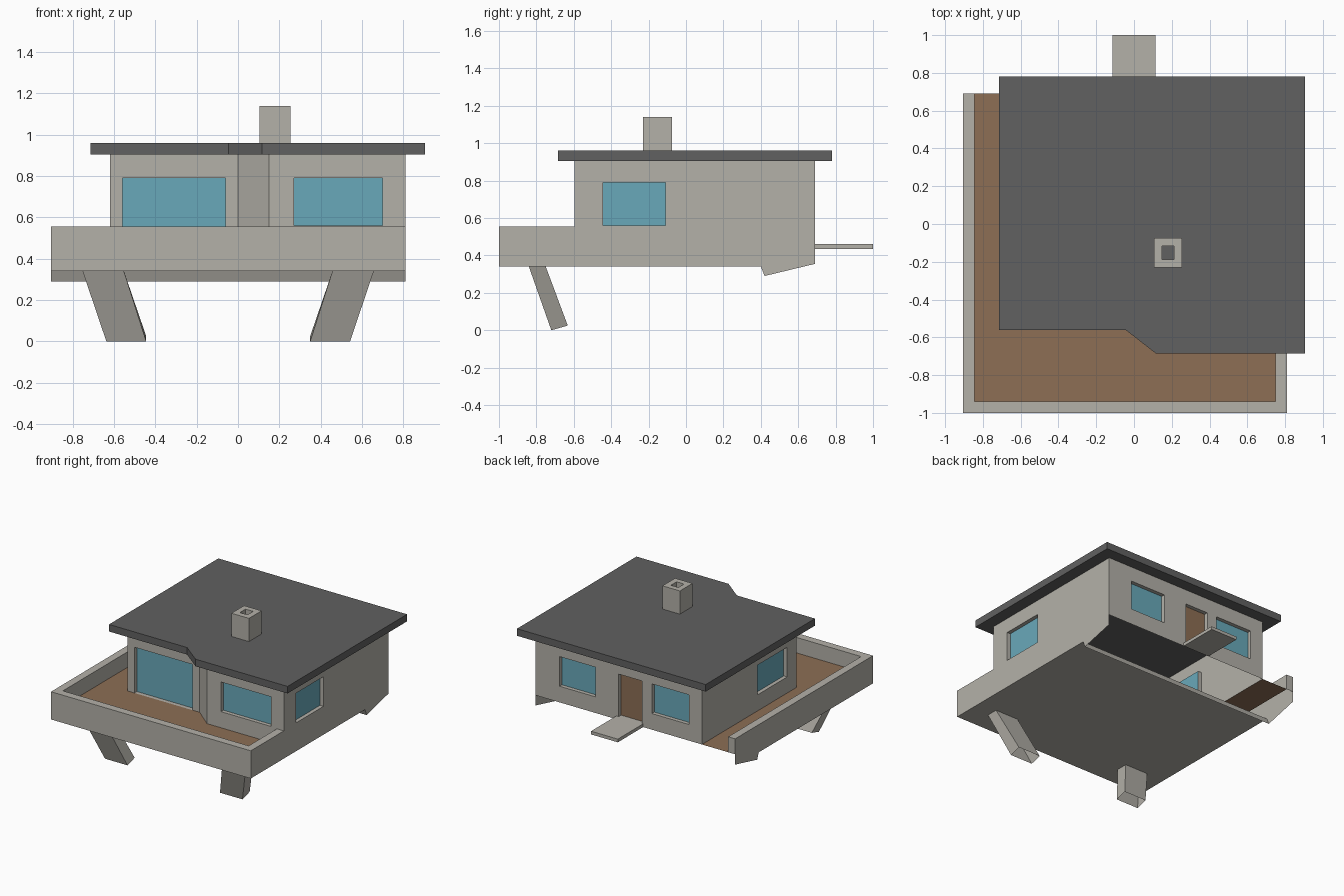
import bpy
from mathutils import Vector

if "Cube" in bpy.data.objects:
    bpy.data.objects.remove(bpy.data.objects["Cube"])


def material(name, rgb):
    m = bpy.data.materials.new(name)
    m.diffuse_color = (*rgb, 1)
    m.use_nodes = True
    m.node_tree.nodes["Principled BSDF"].inputs["Base Color"].default_value = m.diffuse_color
    return m


WALL = material("warm grey plaster", (0.456, 0.440, 0.397))
ROOF = material("dark grey roofing", (0.119, 0.119, 0.119))
WOOD = material("brown wood", (0.266, 0.156, 0.089))
GLASS = material("blue glass", (0.141, 0.397, 0.491))


def make(name, faces, mats):
    """faces: list of (corner points, material index)"""
    verts, polys, index = [], [], {}
    for pts, _ in faces:
        poly = []
        for p in pts:
            key = tuple(round(c, 5) for c in p)
            if key not in index:
                index[key] = len(verts)
                verts.append(key)
            poly.append(index[key])
        polys.append(poly)
    me = bpy.data.meshes.new(name)
    me.from_pydata(verts, [], polys)
    for m in mats:
        me.materials.append(m)
    for poly, (_, mi) in zip(me.polygons, faces):
        poly.material_index = mi
    ob = bpy.data.objects.new(name, me)
    bpy.context.collection.objects.link(ob)
    return ob


def sides(outline, z0, z1):
    loop = zip(outline, outline[1:] + outline[:1])
    return [([(*a, z0), (*b, z0), (*b, z1), (*a, z1)], 0) for a, b in loop]


def cap(outline, z, up=True):
    pts = [(*p, z) for p in outline]
    return [(pts if up else pts[::-1], 0)]


def rect(x0, x1, y0, y1):
    return [(x0, y0), (x1, y0), (x1, y1), (x0, y1)]


def wall(a, b, z0, z1, openings, depth=0.03):
    """Wall sheet from a to b with recessed panes (u0, u1, z0, z1, material)"""
    a, b = Vector(a), Vector(b)
    length = (b - a).length
    d = (b - a) / length
    inward = Vector((-d.y, d.x))

    def P(u, z, k=0.0):
        q = a + d * u + inward * k
        return (q.x, q.y, z)

    us = sorted({0, length, *[u for o in openings for u in o[:2]]})
    zs = sorted({z0, z1, *[z for o in openings for z in o[2:4]]})
    faces = []
    for u, v in zip(us, us[1:]):
        for s, t in zip(zs, zs[1:]):
            mu, mz = (u + v) / 2, (s + t) / 2
            if not any(o[0] < mu < o[1] and o[2] < mz < o[3] for o in openings):
                faces.append(([P(u, s), P(v, s), P(v, t), P(u, t)], 0))
    for u, v, s, t, mi in openings:
        ring = [(u, s), (v, s), (v, t), (u, t)]
        faces.append(([P(*c, depth) for c in ring], mi))
        for c, e in zip(ring, ring[1:] + ring[:1]):
            faces.append(([P(*c), P(*e), P(*e, depth), P(*c, depth)], 0))
    return faces


X0, X1, FLOOR, RAIL, EAVE, TOP = -0.905, 0.81, 0.435, 0.555, 0.905, 0.96
BACK, FRONT, STEP = 0.69, -0.595, -0.47

# hollow base tray, open towards the back
profile = [(-1, FLOOR), (-1, 0.34), (0.40, 0.34), (0.42, 0.29)]
faces = [([(X0, *q), (X1, *q), (X1, *p), (X0, *p)], 0)
         for p, q in zip(profile, profile[1:])]
side = profile + [(BACK, 0.355), (BACK, FLOOR)]
faces.append(([(X1, *p) for p in side], 0))
faces.append(([(X0, *p) for p in side[::-1]], 0))
make("base", faces, [WALL])

# terrace parapet and floor
rail = [(X0, BACK), (X0, -1), (X1, -1), (X1, FRONT),
        (0.75, FRONT), (0.75, -0.94), (-0.845, -0.94), (-0.845, BACK)]
make("terrace_parapet", sides(rail, FLOOR, RAIL) + cap(rail, RAIL), [WALL])
deck = [(-0.845, -0.94), (0.75, -0.94), (0.75, FRONT), (0.15, FRONT),
        (0, STEP), (-0.62, STEP), (-0.62, BACK), (-0.845, BACK)]
make("terrace_floor", cap(deck, FLOOR), [WOOD])

# house walls with recessed windows and doors
plan = [(-0.62, STEP), (0, STEP), (0.15, FRONT), (X1, FRONT), (X1, BACK), (-0.62, BACK)]
lo, hi = 0.56, 0.79
openings = [
    [(0.06, 0.56, FLOOR, hi, 1)],                     # glass terrace door
    [],
    [(0.12, 0.55, lo, hi, 1)],                        # front window
    [(0.15, 0.485, lo, hi, 1)],                       # right window
    [(0.207, 0.515, lo, hi, 1), (0.715, 0.915, 0.46, hi, 2),
     (1.0, 1.318, lo, hi, 1)],                        # back windows and door
    [(0.68, 1.045, lo, hi, 1)],                       # left window
]
faces = []
for a, b, o in zip(plan, plan[1:] + plan[:1], openings):
    faces += wall(a, b, FLOOR, EAVE, o)
make("house_walls", faces, [WALL, GLASS, WOOD])

# flat roof
roof = [(-0.715, -0.56), (-0.045, -0.56), (0.115, -0.685),
        (0.905, -0.685), (0.905, 0.78), (-0.715, 0.78)]
make("roof", sides(roof, EAVE, TOP) + cap(roof, TOP) + cap(roof, EAVE, False), [ROOF])

# chimney with open flue
outer, inner = rect(0.105, 0.255, -0.23, -0.075), rect(0.147, 0.212, -0.187, -0.117)
faces = sides(outer, TOP, 1.14) + sides(inner[::-1], TOP, 1.14)
for i in range(4):
    j = (i + 1) % 4
    faces.append(([(*p, 1.14) for p in (outer[i], outer[j], inner[j], inner[i])], 0))
make("chimney", faces, [WALL])

# entrance slab at the back door
slab = rect(-0.115, 0.115, BACK, 1.0)
make("entrance_slab", sides(slab, FLOOR, 0.46) + cap(slab, 0.46) + cap(slab, FLOOR, False), [WALL])

# slanted hollow legs, mirrored about the middle of the base
mid = (X0 + X1) / 2
for name, s in (("left_leg", -1), ("right_leg", 1)):
    t = sorted((mid + s * 0.505, mid + s * 0.705))
    b = sorted((mid + s * 0.397, mid + s * 0.59))
    top = [(*p, 0.34) for p in rect(*t, -0.84, -0.75)]
    bot = [(x, y, 0 if y < -0.7 else 0.025) for x, y in rect(*b, -0.72, -0.632)]
    make(name, [([bot[i], bot[(i + 1) % 4], top[(i + 1) % 4], top[i]], 0)
                for i in range(4)], [WALL])
